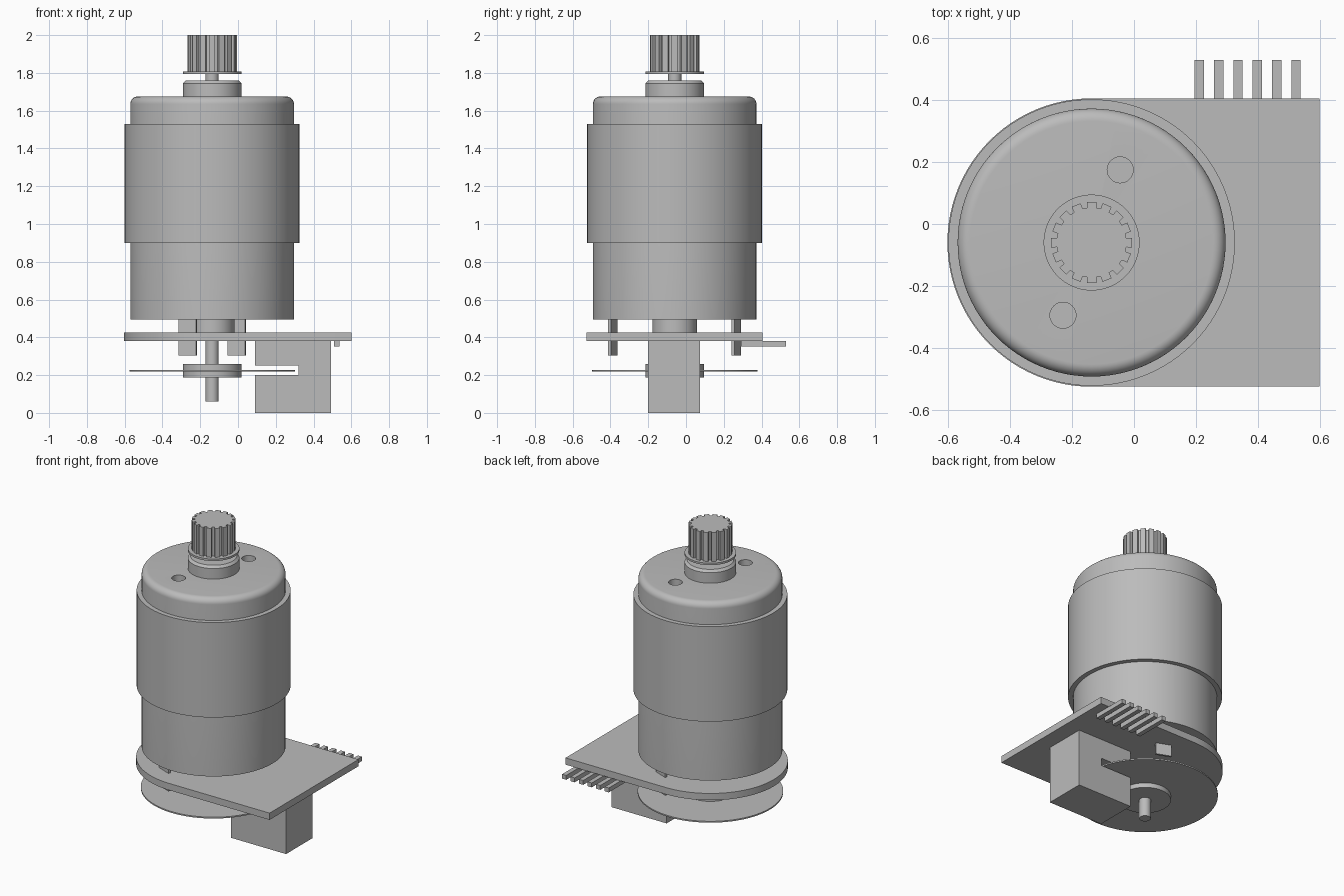
import bpy, bmesh
from math import pi, sin, cos, radians
from mathutils import Matrix, Vector

cube = bpy.data.objects.get("Cube")
if cube:
    bpy.data.objects.remove(cube, do_unlink=True)

AX, AY = -0.137, -0.06          # motor axis
grey = bpy.data.materials.new("plain grey")
grey.use_nodes = True
colour = (0.5, 0.5, 0.5, 1)
grey.diffuse_color = colour
grey.node_tree.nodes["Principled BSDF"].inputs["Base Color"].default_value = colour


def finish(name, bm):
    bmesh.ops.remove_doubles(bm, verts=bm.verts, dist=1e-5)
    bmesh.ops.recalc_face_normals(bm, faces=bm.faces)
    mesh = bpy.data.meshes.new(name)
    bm.to_mesh(mesh)
    bm.free()
    mesh.materials.append(grey)
    obj = bpy.data.objects.new(name, mesh)
    bpy.context.collection.objects.link(obj)
    return obj


def smooth(obj):
    bpy.ops.object.select_all(action='DESELECT')
    obj.select_set(True)
    bpy.context.view_layer.objects.active = obj
    bpy.ops.object.shade_smooth_by_angle(angle=radians(30))


def lathe(name, profile, x=AX, y=AY, steps=96):
    """Turn (radius, height) points around a vertical axis."""
    bm = bmesh.new()
    vs = [bm.verts.new((x + r, y, z)) for r, z in profile]
    es = [bm.edges.new(pair) for pair in zip(vs, vs[1:])]
    bmesh.ops.spin(bm, geom=vs + es, cent=(x, y, 0), axis=(0, 0, 1),
                   angle=2 * pi, steps=steps, use_duplicate=False)
    obj = finish(name, bm)
    smooth(obj)
    return obj


def disc(name, r, z0, z1, chamfer=0.0, **kw):
    rim = [(r, z1 - chamfer), (r - chamfer, z1)] if chamfer else [(r, z1)]
    return lathe(name, [(0, z0), (r, z0)] + rim + [(0, z1)], **kw)


def prism(name, points, along):
    """Extrude a closed outline of 3D points."""
    bm = bmesh.new()
    face = bm.faces.new([bm.verts.new(p) for p in points])
    out = bmesh.ops.extrude_face_region(bm, geom=[face], use_keep_orig=True)
    moved = [g for g in out["geom"] if isinstance(g, bmesh.types.BMVert)]
    bmesh.ops.translate(bm, verts=moved, vec=Vector(along))
    return finish(name, bm)


def box(name, size, centre, turn=0.0):
    bm = bmesh.new()
    place = Matrix.Translation(centre) @ Matrix.Rotation(turn, 4, 'Z')
    bmesh.ops.create_cube(bm, size=1, matrix=place @ Matrix.Diagonal((*size, 1)))
    return finish(name, bm)


# Motor can with a rounded top rim
R, TOP, FIL = 0.433, 1.675, 0.04
rim = [(R - FIL + FIL * cos(a), TOP - FIL + FIL * sin(a))
       for a in (i * pi / 16 for i in range(9))]
can = lathe("motor_can", [(0, 0.495), (R, 0.495)] + rim + [(0, TOP)])

# Mounting screw holes, one each side of the axis
for side in (1, -1):
    cutter = disc("screw_hole_cutter", 0.042, 1.60, 1.75, steps=32,
                  x=AX + side * 0.0925, y=AY + side * 0.235)
    cutter.hide_render = True
    mod = can.modifiers.new("screw_hole", 'BOOLEAN')
    mod.operation, mod.solver, mod.object = 'DIFFERENCE', 'EXACT', cutter
    bpy.context.view_layer.objects.active = can
    bpy.ops.object.modifier_apply(modifier=mod.name)
    bpy.data.objects.remove(cutter, do_unlink=True)
smooth(can)

# Outer sleeve
lathe("sleeve", [(R, 0.90), (0.463, 0.90), (0.463, 1.53), (R, 1.53), (R, 0.90)])

# Bearing bosses and shaft
disc("top_boss", 0.155, TOP, 1.76, chamfer=0.015)
disc("bottom_boss", 0.118, 0.425, 0.495)
disc("shaft", 0.035, 0.06, 1.98, steps=32)

# Toothed pinion on its flange
disc("pinion_flange", 0.155, 1.795, 1.808)
TEETH, ROOT, TIP = 16, 0.113, 0.132
outline = []
for i in range(TEETH):
    mid = 2 * pi * i / TEETH
    for r, share in ((ROOT, -0.34), (TIP, -0.30), (TIP, 0.30), (ROOT, 0.34)):
        a = mid + share * 2 * pi / TEETH
        outline.append((AX + r * cos(a), AY + r * sin(a), 1.808))
prism("pinion", outline, (0, 0, 0.192))

# Circuit board: half round on one side, square on the other
BR = 0.466
arc = [(AX + BR * cos(a), AY + BR * sin(a), 0.38)
       for a in (pi / 2 + i * pi / 48 for i in range(49))]
board = prism("circuit_board", arc + [(0.6, AY - BR, 0.38), (0.6, AY + BR, 0.38)],
              (0, 0, 0.045))
smooth(board)

# Encoder wheel and hub
disc("encoder_wheel", 0.438, 0.218, 0.227)
disc("encoder_hub", 0.155, 0.187, 0.26)

# Optical sensor with a slot for the wheel
slot = [(0.09, 0), (0.493, 0), (0.493, 0.38), (0.09, 0.38),
        (0.09, 0.25), (0.32, 0.25), (0.32, 0.20), (0.09, 0.20)]
prism("optical_sensor", [(x, -0.2, z) for x, z in slot], (0, 0.275, 0))

# Flat motor terminals through the board
for name, side in (("back_terminal", 1), ("front_terminal", -1)):
    box(name, (0.1, 0.015, 0.19), (AX + side * 0.13, AY + side * 0.327, 0.40),
        radians(-21.5))

# Row of connector pins
for i in range(6):
    box(f"connector_pin_{i + 1}", (0.03, 0.24, 0.029),
        (0.211 + i * 0.0625, 0.41, 0.3655))
